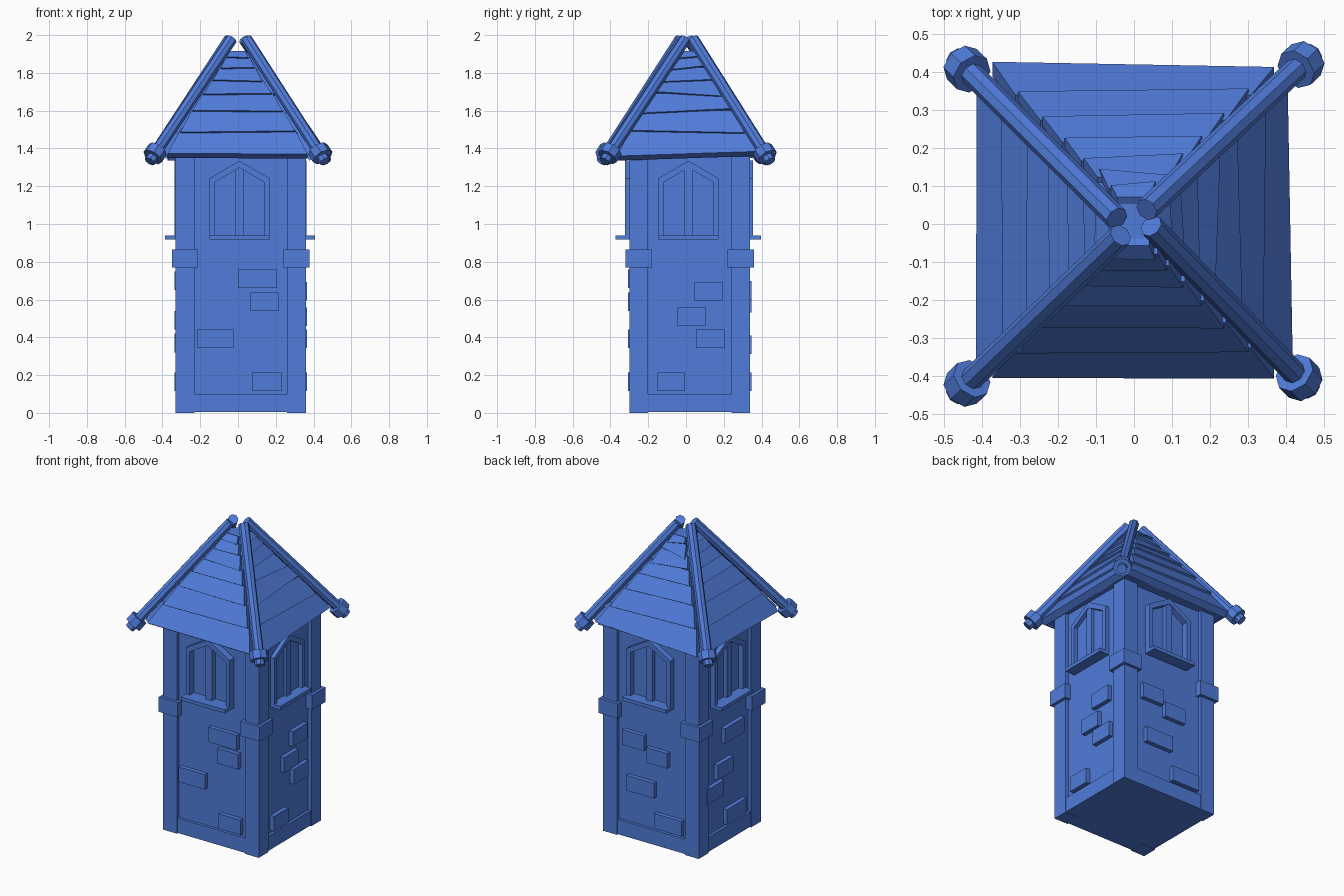
import bpy, bmesh, math, random
from mathutils import Vector, Matrix

random.seed(4)
if "Cube" in bpy.data.objects:
    bpy.data.objects.remove(bpy.data.objects["Cube"], do_unlink=True)

blue = bpy.data.materials.new("blue")
blue.use_nodes = True
COLOUR = (0.08, 0.20, 0.70, 1)
blue.diffuse_color = COLOUR
blue.node_tree.nodes["Principled BSDF"].inputs["Base Color"].default_value = COLOUR

CX, CY = 0.015, 0.02          # tower centre
HX, HY = 0.322, 0.298         # wall half sizes
SIDES = ("front", "right", "back", "left")


def finish(name, bm, matrix=None):
    bmesh.ops.recalc_face_normals(bm, faces=bm.faces[:])
    mesh = bpy.data.meshes.new(name)
    bm.to_mesh(mesh)
    bm.free()
    mesh.materials.append(blue)
    ob = bpy.data.objects.new(name, mesh)
    if matrix:
        ob.matrix_world = matrix
    bpy.context.collection.objects.link(ob)
    return ob


def loft(name, rings, matrix=None, closed=False):
    """Skin rings of points; cap the ends, or join last ring to first."""
    bm = bmesh.new()
    vs = [[bm.verts.new(p) for p in r] for r in rings]
    n = len(vs[0])
    pairs = list(zip(vs, vs[1:])) + ([(vs[-1], vs[0])] if closed else [])
    for a, b in pairs:
        for i in range(n):
            j = (i + 1) % n
            bm.faces.new((a[i], a[j], b[j], b[i]))
    if not closed:
        bm.faces.new(vs[0])
        bm.faces.new(vs[-1])
    return finish(name, bm, matrix)


def rect(x, y, z, hx, hy):
    return [(x - hx, y - hy, z), (x + hx, y - hy, z),
            (x + hx, y + hy, z), (x - hx, y + hy, z)]


def box(name, x0, x1, y0, y1, z0, z1, matrix=None):
    x, y, hx, hy = (x0 + x1) / 2, (y0 + y1) / 2, (x1 - x0) / 2, (y1 - y0) / 2
    return loft(name, [rect(x, y, z0, hx, hy), rect(x, y, z1, hx, hy)], matrix)


def rod(name, a, b, radius, sides=8):
    a, b = Vector(a), Vector(b)
    bm = bmesh.new()
    bmesh.ops.create_cone(bm, cap_ends=True, segments=sides, radius1=radius,
                          radius2=radius, depth=(b - a).length)
    turn = (b - a).to_track_quat('Z', 'Y').to_matrix().to_4x4()
    return finish(name, bm, Matrix.Translation((a + b) / 2) @ turn)


def side_matrix(k, cx, cy, reach):
    """Local x runs along the wall, local -y points out, origin on the wall."""
    return (Matrix.Translation((cx, cy, 0)) @ Matrix.Rotation(k * math.pi / 2, 4, 'Z')
            @ Matrix.Translation((0, -reach, 0)))


# Tower walls, corner posts and their bands
box("walls", CX - HX, CX + HX, CY - HY, CY + HY, 0.004, 1.36)
for sx, px in ((-1, -0.28), (1, 0.31)):
    for sy, py in ((-1, -0.25), (1, 0.29)):
        box("corner_post", px - 0.05, px + 0.05, py - 0.05, py + 0.05, 0, 1.36)
        box("post_band", px - 0.069, px + 0.069, py - 0.069, py + 0.069, 0.77, 0.865)

# Raised bricks for each side: centre along wall, centre height, half width
BRICKS = (
    ((0.088, 0.71, 0.102), (0.125, 0.588, 0.075), (-0.135, 0.393, 0.095), (0.138, 0.165, 0.078)),
    ((0.1, 0.643, 0.076), (0.008, 0.508, 0.074), (0.11, 0.393, 0.076), (-0.098, 0.165, 0.074)),
    ((-0.125, 0.65, 0.078), (0.045, 0.58, 0.076), (-0.075, 0.36, 0.1), (0.125, 0.165, 0.1)),
    ((0.045, 0.7, 0.1), (-0.05, 0.49, 0.08), (-0.15, 0.37, 0.085), (0.065, 0.165, 0.1)),
)
FRAME_DEPTH = (0.045, 0.026, 0.038, 0.03)
SILL_DEPTH = (0.095, 0.07, 0.08, 0.08)


def arch(half, low, shoulder, peak, y):
    return [(-half, y, low), (half, y, low), (half, y, shoulder),
            (0, y, peak), (-half, y, shoulder)]


for k, side in enumerate(SIDES):
    m = side_matrix(k, CX, CY, HX if k % 2 else HY)
    span = 0.22 if k % 2 else 0.245
    box(side + "_plinth", -span, span, -0.018, 0.02, 0.004, 0.1, m)
    for u, z, w in BRICKS[k]:
        box(side + "_brick", u - w, u + w, -0.028, 0.01, z - 0.049, z + 0.049, m)

    # Pointed window frame with mullion and sill
    w = m @ Matrix.Translation((-0.007, 0, 0))
    d = FRAME_DEPTH[k]
    outer, inner = (0.158, 0.925, 1.242, 1.335), (0.13, 0.94, 1.222, 1.298)
    loft(side + "_window_frame", [arch(*outer, 0.01), arch(*outer, -d),
                                  arch(*inner, -d), arch(*inner, 0.01)], w, True)
    box(side + "_window_mullion", -0.023, 0.023, -d * 0.8, 0.01, 0.93, 1.3, w)
    box(side + "_window_sill", -0.158, 0.158, -SILL_DEPTH[k], 0.01, 0.917, 0.94, w)

# Roof core under the planks
RX, RY = -0.002, 0.007
loft("roof_core", [rect(RX, RY, 1.355, 0.372, 0.372), rect(RX, RY, 1.905, 0.052, 0.052)])

# Overlapping roof planks, thicker at the lower edge and a little crooked
REACH = (0.412, 0.345, 0.28, 0.222, 0.172, 0.13, 0.1, 0.078)
HEIGHT = (1.372, 1.49, 1.6, 1.69, 1.76, 1.828, 1.883, 1.917)
TILT = (0.004, 0.014, 0.016, 0.004)
for k, side in enumerate(SIDES):
    m = side_matrix(k, RX, RY, 0)
    for i in range(len(REACH) - 1):
        d0, z0, d1, z1 = REACH[i], HEIGHT[i], REACH[i + 1], HEIGHT[i + 1]
        t = 0.046 if i == 0 else 0.03
        lean = random.uniform(0.3, 1) * TILT[k] * random.choice((-1, 1))
        rings = []
        for s in (-1, 1):
            lift = s * lean
            a0, b0 = d0 - 0.55 * lift, z0 + lift
            w0, w1 = s * (d0 - 0.042), s * (d1 - 0.036)
            rings.append([(w0, -a0, b0), (w0, 0.85 * t - a0, b0 - 0.52 * t),
                          (w1, 0.045 - d1, z1 - 0.02), (w1, 0.014 - d1, z1)])
        loft(side + "_roof_plank", rings, m)

# Hip poles with end collars
HIPS = (((-0.44, -0.42), (-0.035, -0.03)), ((0.435, -0.405), (0.045, -0.005)),
        ((0.44, 0.42), (0.033, 0.038)), ((-0.44, 0.408), (-0.045, 0.015)))
for (lx, ly), (tx, ty) in HIPS:
    low, top = Vector((lx, ly, 1.372)), Vector((tx, ty, 1.978))
    along = (top - low).normalized()
    rod("hip_pole", low - along * 0.055, top, 0.031)
    rod("hip_collar", low - along * 0.024, low + along * 0.03, 0.056)
